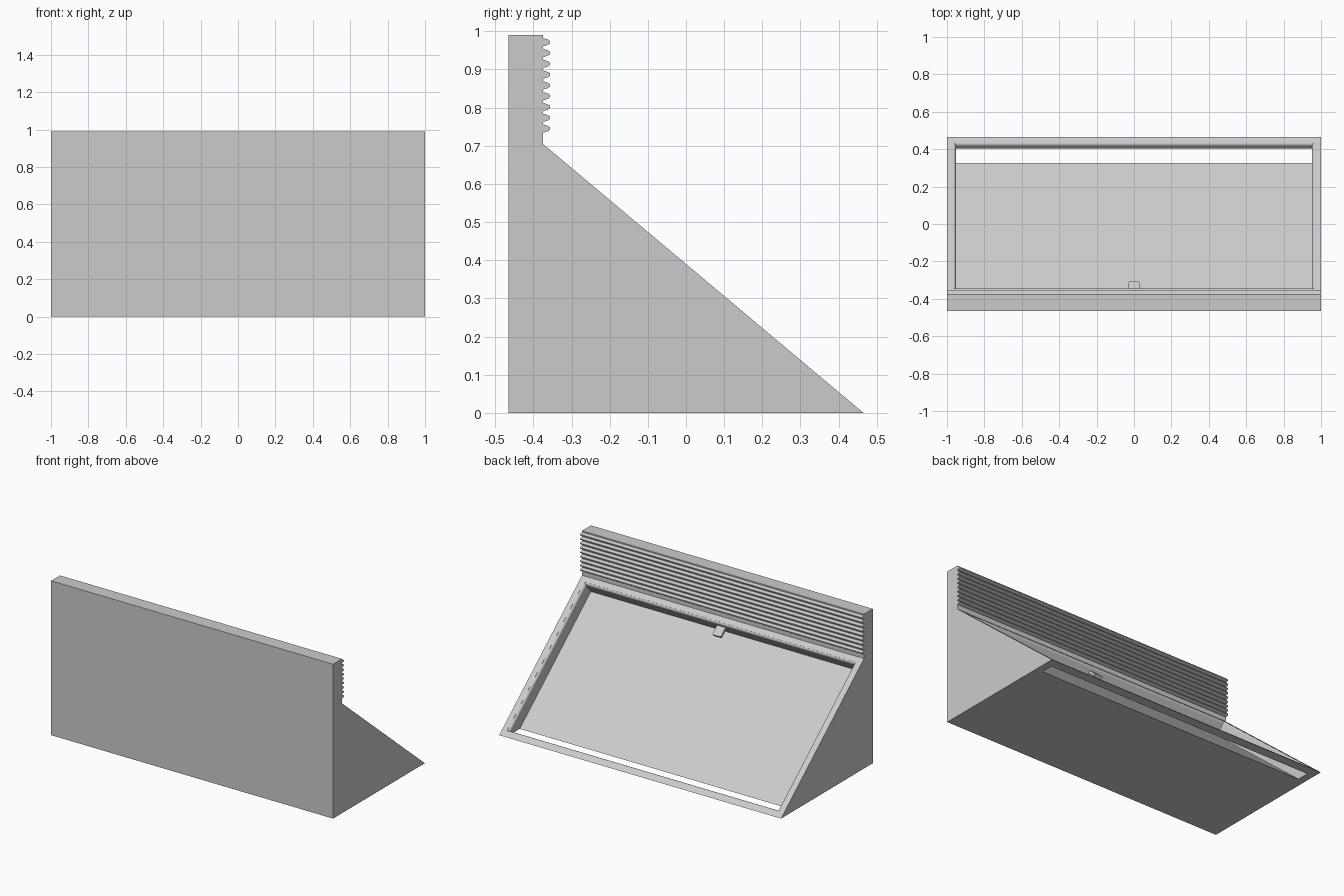
import bpy, bmesh, math
from mathutils import Vector

old = bpy.data.objects.get("Cube")
if old:
    bpy.data.objects.remove(old, do_unlink=True)

grey = bpy.data.materials.new("light_grey")
grey.use_nodes = True
COLOUR = (0.6, 0.6, 0.6, 1)
grey.diffuse_color = COLOUR
grey.node_tree.nodes["Principled BSDF"].inputs["Base Color"].default_value = COLOUR

# Main sizes
DEPTH, HEIGHT = 0.465, 0.99          # half depth, full height
LIP_Y, LIP_Z = -0.375, 0.705         # top of the sloping face
LENGTH = math.hypot(DEPTH - LIP_Y, LIP_Z)
DOWN = Vector((0, DEPTH - LIP_Y, -LIP_Z)) / LENGTH   # direction down the slope
INTO = Vector((0, DOWN.z, -DOWN.y))                  # direction into the body
RIM, ROUND, RECESS = 0.031, 0.017, 0.09


def on_slope(x, s, d):
    """Point at x, distance s down the slope, depth d below its surface."""
    return Vector((x, LIP_Y, LIP_Z)) + DOWN * s + INTO * d


def loft(name, loops):
    """Closed solid through a list of matching loops."""
    bm = bmesh.new()
    rings = [[bm.verts.new(p) for p in loop] for loop in loops]
    for a, b in zip(rings, rings[1:]):
        for i in range(len(a)):
            j = (i + 1) % len(a)
            bm.faces.new((a[i], a[j], b[j], b[i]))
    bm.faces.new(rings[0])
    bm.faces.new(rings[-1])
    bmesh.ops.recalc_face_normals(bm, faces=bm.faces)
    mesh = bpy.data.meshes.new(name)
    bm.to_mesh(mesh)
    bm.free()
    mesh.materials.append(grey)
    obj = bpy.data.objects.new(name, mesh)
    bpy.context.collection.objects.link(obj)
    return obj


# Side profile: wedge, upright back and nine rounded ribs
profile = [(-DEPTH, 0), (DEPTH, 0), (LIP_Y, LIP_Z)]
tooth = [(0, 0.0105), (0.006, 0.0095), (0.014, 0.0065), (0.019, 0.003)]
for i in range(9):
    z = 0.745 + i * 0.0283
    profile += [(LIP_Y + out, z - half) for out, half in tooth]
    profile += [(LIP_Y + out, z + half) for out, half in reversed(tooth)]
profile += [(LIP_Y, HEIGHT), (-DEPTH, HEIGHT)]
body = loft("wedge_body", [[(x, y, z) for y, z in profile] for x in (-1, 1)])

# Recess with a rounded rim, breaking through the underside as a slot


def rectangle(inset, d):
    return [on_slope(x, s, d) for x, s in (
        (inset - 1, inset), (1 - inset, inset),
        (1 - inset, LENGTH - inset), (inset - 1, LENGTH - inset))]


loops = [rectangle(RIM, -0.02)]
for i in range(1, 7):
    a = math.radians(15 * i)
    loops.append(rectangle(RIM + ROUND * math.sin(a), ROUND * (1 - math.cos(a))))
loops.append(rectangle(RIM + ROUND, RECESS))
cutter = loft("recess_cutter", loops)
cutter.hide_render = True

cut = body.modifiers.new("recess", "BOOLEAN")
cut.operation, cut.solver, cut.object = "DIFFERENCE", "EXACT", cutter
bpy.context.view_layer.update()
bpy.context.view_layer.objects.active = body
bpy.ops.object.modifier_apply(modifier=cut.name)
bpy.data.objects.remove(cutter, do_unlink=True)

# Small tab under the upper rim
tab = loft("tab", [[on_slope(x, s, d) for x, s in (
    (-0.03, 0.04), (0.03, 0.04), (0.03, 0.108), (0.026, 0.112),
    (-0.026, 0.112), (-0.03, 0.108))] for d in (0.03, 0.046)])

for obj in (body, tab):
    bpy.ops.object.select_all(action="DESELECT")
    obj.select_set(True)
    bpy.context.view_layer.objects.active = obj
    bpy.ops.object.shade_smooth_by_angle(angle=math.radians(30))
